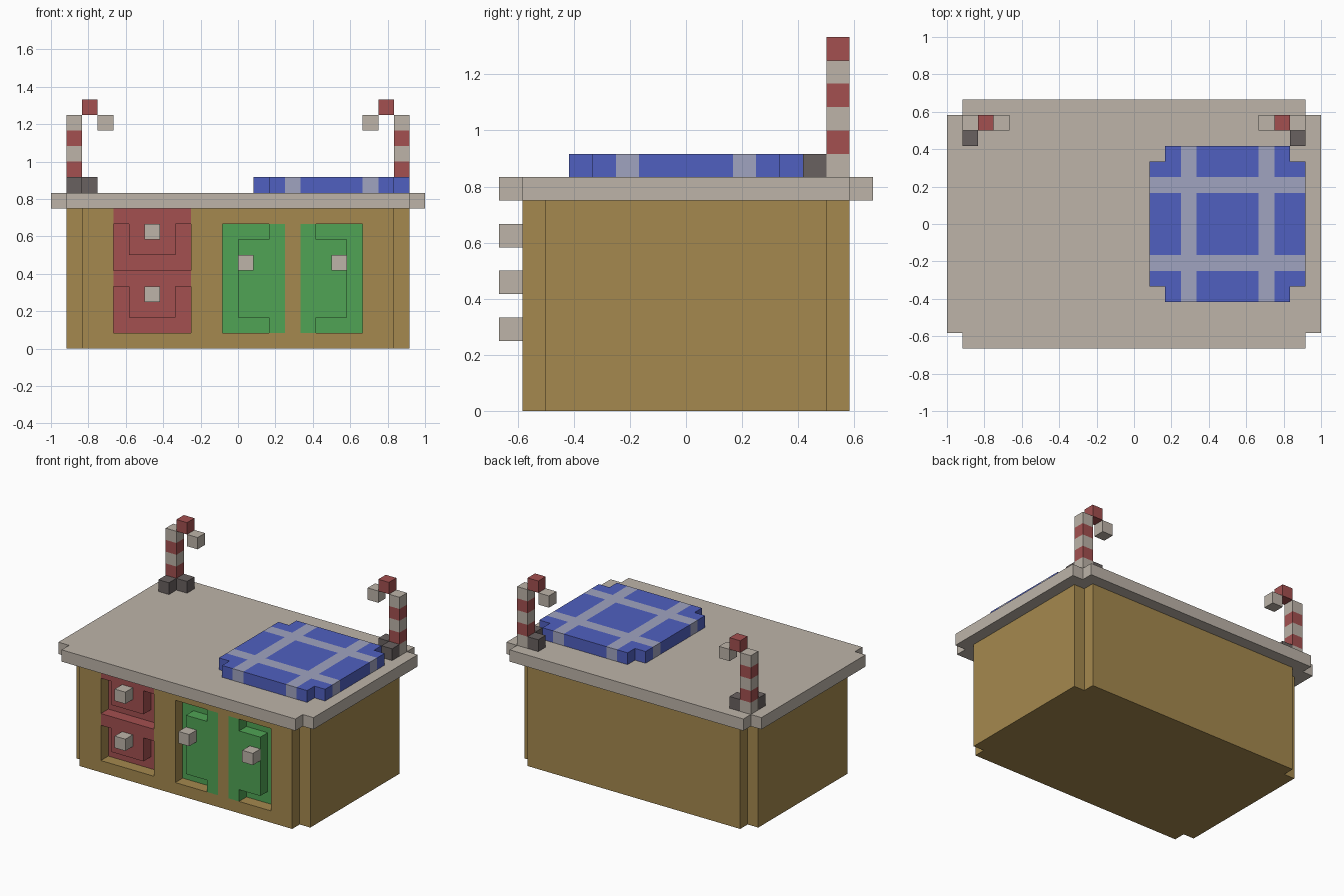
import bpy
import bmesh

U = 1 / 12  # size of one block

if "Cube" in bpy.data.objects:
    bpy.data.objects.remove(bpy.data.objects["Cube"])


def material(name, hex_colour):
    """Flat material from an sRGB hex colour."""
    rgb = [int(hex_colour[i:i + 2], 16) / 255 for i in (0, 2, 4)]
    lin = [c / 12.92 if c <= 0.04045 else ((c + 0.055) / 1.055) ** 2.4 for c in rgb]
    mat = bpy.data.materials.new(name)
    mat.use_nodes = True
    mat.diffuse_color = (*lin, 1)
    bsdf = next(n for n in mat.node_tree.nodes if n.type == 'BSDF_PRINCIPLED')
    bsdf.inputs["Base Color"].default_value = (*lin, 1)
    return mat


TAN = material("tan wood", "A5894E")
STONE = material("pale stone", "BDB4A9")
DARK = material("dark stone", "696160")
RED = material("red", "A35050")
GREEN = material("green", "50A455")
BLUE = material("blue cloth", "5060C0")
LAVENDER = material("lavender cloth", "A0A4C0")


def prism(name, outline, lo, hi, mats, axis='z', cuts=(), rule=None):
    """Extrude an outline (in blocks) along z or y; slice it and colour by rule."""
    def place(a, b, t):
        return (a, b, t) if axis == 'z' else (a, t, b)

    bm = bmesh.new()
    base = bm.faces.new([bm.verts.new(place(a, b, lo)) for a, b in outline])
    grown = bmesh.ops.extrude_face_region(bm, geom=[base], use_keep_orig=True)
    moved = [v for v in grown["geom"] if isinstance(v, bmesh.types.BMVert)]
    bmesh.ops.translate(bm, verts=moved, vec=place(0, 0, hi - lo))
    for i, value in cuts:
        normal = [0, 0, 0]
        normal[i] = 1
        bmesh.ops.bisect_plane(bm, geom=bm.verts[:] + bm.edges[:] + bm.faces[:],
                               plane_co=[n * value for n in normal], plane_no=normal)
    bmesh.ops.recalc_face_normals(bm, faces=bm.faces[:])
    if rule:
        for f in bm.faces:
            f.material_index = rule(f.calc_center_median())
    bmesh.ops.scale(bm, vec=(U, U, U), verts=bm.verts[:])
    mesh = bpy.data.meshes.new(name)
    bm.to_mesh(mesh)
    bm.free()
    for m in mats:
        mesh.materials.append(m)
    obj = bpy.data.objects.new(name, mesh)
    bpy.context.collection.objects.link(obj)
    return obj


def rect(x0, x1, y0, y1):
    return [(x0, y0), (x1, y0), (x1, y1), (x0, y1)]


def notched(x0, x1, y0, y1):
    """Rectangle with a one-block notch at each corner."""
    return [(x0 + 1, y0), (x1 - 1, y0), (x1 - 1, y0 + 1), (x1, y0 + 1),
            (x1, y1 - 1), (x1 - 1, y1 - 1), (x1 - 1, y1), (x0 + 1, y1),
            (x0 + 1, y1 - 1), (x0, y1 - 1), (x0, y0 + 1), (x0 + 1, y0 + 1)]


def knob(name, x, z):
    prism(name, rect(x, x + 1, z, z + 1), -8, -7, [STONE], 'y')


# Cabinet: carcass behind, front frame with openings for drawers and doors
carcass = [(-11, -6), (-10, -6), (-10, -5), (10, -5), (10, -6), (11, -6),
           (11, 6), (10, 6), (10, 7), (-10, 7), (-10, 6), (-11, 6)]
prism("cabinet_carcass", carcass, 0, 9, [TAN])
frame = [(-10, 0), (10, 0), (10, 9), (8, 9), (8, 1), (4, 1), (4, 8), (3, 8),
         (3, 1), (-1, 1), (-1, 9), (-3, 9), (-3, 1), (-8, 1), (-8, 9), (-10, 9)]
prism("front_frame", frame, -7, -5, [TAN], 'y')
prism("top_rail", rect(-1, 8, 8, 9), -7, -5, [TAN], 'y')

# Countertop
prism("countertop", notched(-12, 12, -8, 8), 9, 10, [STONE])

# Drawers: raised T-shaped front over a sunken back plate
for label, z in (("lower", 0), ("upper", 4)):
    front = [(-8, 5), (-3, 5), (-3, 4), (-4, 4), (-4, 2), (-7, 2), (-7, 4), (-8, 4)]
    prism(label + "_drawer_front", [(a, b + z) for a, b in front], -7, -6, [RED], 'y')
    prism(label + "_drawer_back", rect(-8, -3, 1 + z, 5 + z), -6, -5, [RED], 'y')
    knob(label + "_drawer_knob", -6, 3 + z)

# Doors: mirrored pair about the centre post
door = [(0, 2), (2, 2), (2, 1), (3, 1), (3, 8), (2, 8), (2, 7), (0, 7)]
prism("right_door_front", door, -7, -6, [GREEN], 'y')
prism("right_door_back", rect(-1, 3, 1, 8), -6, -5, [GREEN], 'y')
knob("right_door_knob", 0, 5)
prism("left_door_front", [(7 - a, b) for a, b in door], -7, -6, [GREEN], 'y')
prism("left_door_back", rect(4, 8, 1, 8), -6, -5, [GREEN], 'y')
knob("left_door_knob", 6, 5)

# Cloth mat with crossing stripes
prism("cloth_mat", notched(1, 11, -5, 5), 10, 11, [BLUE, LAVENDER],
      cuts=[(0, v) for v in (3, 4, 8, 9)] + [(1, v) for v in (-3, -2, 2, 3)],
      rule=lambda c: int(3 < c.x < 4 or 8 < c.x < 9 or 2 < abs(c.y) < 3))

# Striped canes with dark footing blocks, one at each back corner
for side, s in (("left", 1), ("right", -1)):
    def block(name, x, y, z, mat):
        a, b = sorted((s * x, s * (x + 1)))
        prism(side + name, rect(a, b, y, y + 1), z, z + 1, [mat])

    a, b = sorted((s * 10, s * 11))
    prism(side + "_cane_post", rect(a, b, 6, 7), 10, 15, [STONE, RED],
          cuts=[(2, v) for v in (11, 12, 13, 14)],
          rule=lambda c: int(11 < c.z < 12 or 13 < c.z < 14))
    block("_cane_bend", 9, 6, 15, RED)
    block("_cane_tip", 8, 6, 14, STONE)
    block("_cane_front_foot", 10, 5, 10, DARK)
    block("_cane_inner_foot", 9, 6, 10, DARK)
